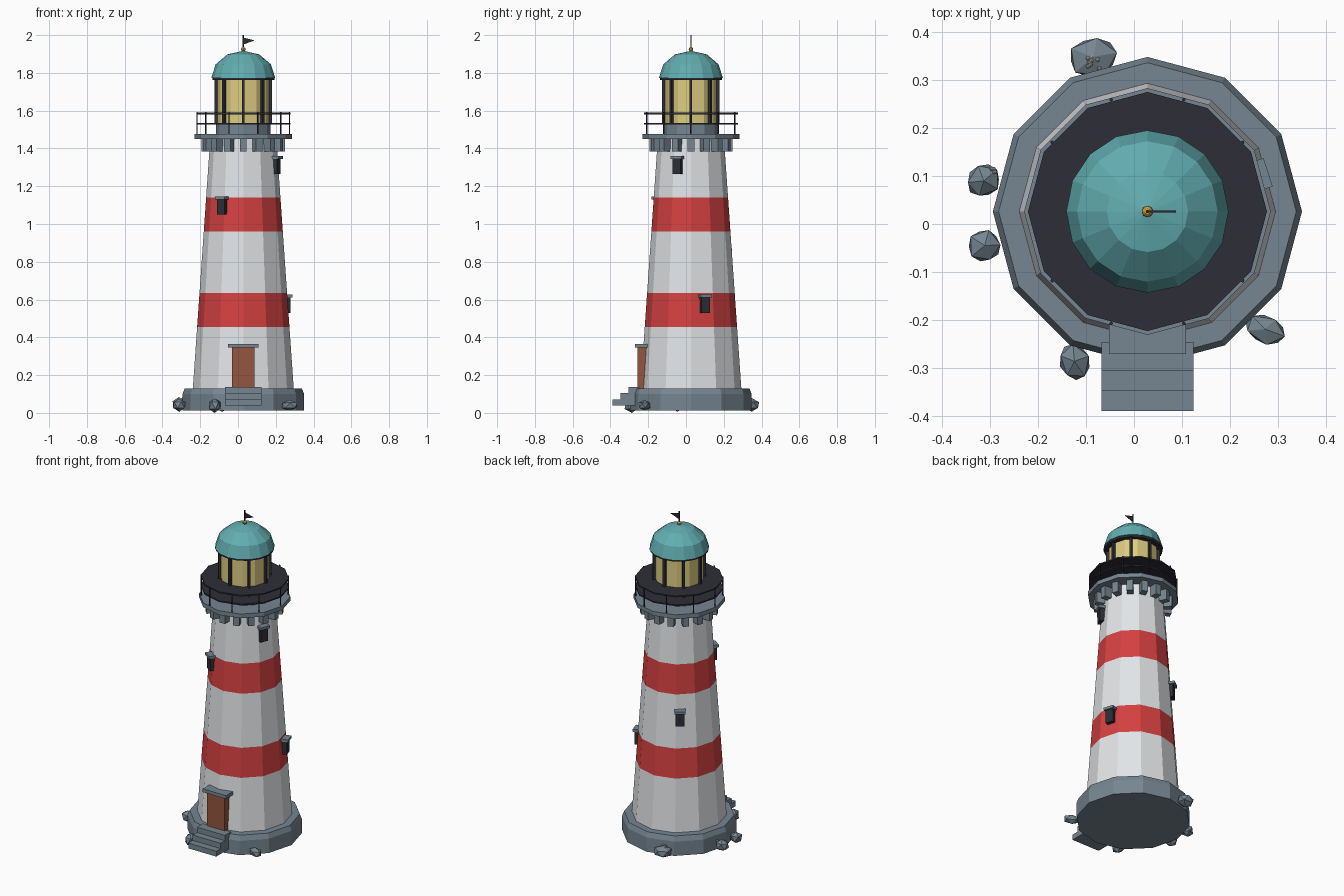
import bpy, bmesh, math, random
from mathutils import Matrix, Vector

if "Cube" in bpy.data.objects:
    bpy.data.objects.remove(bpy.data.objects["Cube"])

random.seed(4)
CX, CY = 0.028, 0.026          # tower axis


def mat(name, r, g, b):
    m = bpy.data.materials.new(name)
    m.diffuse_color = (r, g, b, 1)
    m.use_nodes = True
    m.node_tree.nodes["Principled BSDF"].inputs["Base Color"].default_value = m.diffuse_color
    return m


SLATE = mat("slate_stone", .18, .238, .283)
WHITE = mat("white_paint", .78, .80, .82)
RED = mat("red_paint", .66, .052, .052)
TEAL = mat("teal_roof", .122, .42, .44)
GLOW = mat("lamp_yellow", .72, .61, .22)
DARK = mat("dark_iron", .027, .027, .038)
WOOD = mat("door_brown", .29, .092, .05)
GOLD = mat("gold", .58, .33, .045)
SHELL = mat("barnacle_grey", .60, .60, .57)


def finish(bm, name, *mats):
    bmesh.ops.recalc_face_normals(bm, faces=bm.faces)
    me = bpy.data.meshes.new(name)
    bm.to_mesh(me)
    bm.free()
    for m in mats:
        me.materials.append(m)
    ob = bpy.data.objects.new(name, me)
    bpy.context.collection.objects.link(ob)
    return ob


def lathe(name, profile, sides, *mats, rule=None):
    """Closed faceted turning around the tower axis; profile = (radius, z)."""
    bm = bmesh.new()
    rings = []
    for r, z in profile:
        if r == 0:
            rings.append([bm.verts.new((CX, CY, z))] * sides)
        else:
            rings.append([bm.verts.new((CX + r * math.cos(2 * math.pi * i / sides),
                                        CY + r * math.sin(2 * math.pi * i / sides), z))
                          for i in range(sides)])
    for a, b in zip(rings, rings[1:]):
        for i in range(sides):
            j = (i + 1) % sides
            vs = list(dict.fromkeys([a[i], a[j], b[j], b[i]]))
            bm.faces.new(vs)
    for ring, (r, z) in ((rings[0], profile[0]), (rings[-1], profile[-1])):
        if r:
            bm.faces.new(ring)
    if rule:
        for f in bm.faces:
            f.material_index = rule(f.calc_center_median().z)
    return finish(bm, name, *mats)


def add_box(bm, x0, x1, y0, y1, z0, z1, m=Matrix()):
    t = Matrix.Translation(((x0 + x1) / 2, (y0 + y1) / 2, (z0 + z1) / 2))
    s = Matrix.Diagonal((x1 - x0, y1 - y0, z1 - z0, 1))
    bmesh.ops.create_cube(bm, size=1, matrix=m @ t @ s)


def box(name, dims, material):
    bm = bmesh.new()
    add_box(bm, *dims)
    return finish(bm, name, material)


def around(deg):
    """Frame on the tower axis whose +x points outward at the given angle."""
    return Matrix.Translation((CX, CY, 0)) @ Matrix.Rotation(math.radians(deg), 4, 'Z')


def wall_r(z):
    return .267 - (z - .13) * .0696


# foundation
lathe("foundation", [(.322, .012), (.322, .10), (.31, .13)], 12, SLATE)

# tapered tower with two red bands
levels = [.13, .455, .635, .96, 1.14, 1.45]
lathe("tower", [(wall_r(z), z) for z in levels], 12, WHITE, RED,
      rule=lambda z: int(.455 < z < .635 or .96 < z < 1.14))

# gallery deck and corbels
lathe("gallery_deck", [(.257, 1.45), (.257, 1.476)], 12, SLATE)
bm = bmesh.new()
for i in range(16):
    add_box(bm, .16, .22, -.018, .018, 1.384, 1.451, around(i * 22.5))
finish(bm, "corbels", SLATE)

# railing: two flat plates and ten posts
for n, z in (("lower_rail_plate", 1.53), ("upper_rail_plate", 1.585)):
    lathe(n, [(.249, z - .004), (.249, z + .004)], 12, DARK)
bm = bmesh.new()
for i in range(10):
    bmesh.ops.create_cone(bm, cap_ends=True, segments=6, radius1=.004, radius2=.004, depth=.118,
                          matrix=around(i * 36) @ Matrix.Translation((.245, 0, 1.533)))
finish(bm, "railing_posts", DARK)

# lantern room
lathe("lantern_base", [(.145, 1.476), (.145, 1.532)], 12, SLATE)
lathe("lantern_glass", [(.138, 1.53), (.138, 1.768)], 12, GLOW)
bm = bmesh.new()
for i in range(8):
    add_box(bm, .136, .152, -.007, .007, 1.53, 1.768, around(i * 45))
finish(bm, "lantern_bars", DARK)
lathe("roof_ring", [(.164, 1.762), (.164, 1.776)], 16, DARK)

# dome, finial, pole and pennant
dome = [(.169 * math.cos(math.radians(a)), 1.774 + .143 * math.sin(math.radians(a)))
        for a in (0, 30, 60)]
lathe("dome", dome + [(0, 1.917)], 16, TEAL)
bm = bmesh.new()
bmesh.ops.create_uvsphere(bm, u_segments=8, v_segments=6, radius=.012,
                          matrix=Matrix.Translation((CX, CY, 1.925)))
finish(bm, "finial_ball", GOLD)
lathe("flag_pole", [(.0035, 1.92), (.0035, 2.0)], 6, DARK)
bm = bmesh.new()
tri = [(CX, 1.987), (CX, 1.950), (CX + .06, 1.972)]
front = [bm.verts.new((x, CY - .002, z)) for x, z in tri]
back = [bm.verts.new((x, CY + .002, z)) for x, z in tri]
bm.faces.new(front)
bm.faces.new(back)
for i in range(3):
    j = (i + 1) % 3
    bm.faces.new((front[i], front[j], back[j], back[i]))
finish(bm, "pennant", DARK)

# windows with stone hoods, spiralling up the tower
panes, hoods = bmesh.new(), bmesh.new()
for deg, z in ((18, .53), (126, .775), (-123, 1.05), (-22, 1.265)):
    r = wall_r(z + .04)
    add_box(panes, r - .04, r + .018, -.024, .024, z, z + .08, around(deg))
    add_box(hoods, r - .04, r + .028, -.031, .031, z + .08, z + .096, around(deg))
finish(panes, "windows", DARK)
finish(hoods, "window_hoods", SLATE)

# door, lintel and steps
box("door", (CX - .06, CX + .06, -.257, -.19, .13, .347), WOOD)
box("door_lintel", (CX - .08, CX + .08, -.271, -.19, .345, .366), SLATE)
bm = bmesh.new()
for i, y in enumerate((-.39, -.347, -.305)):
    add_box(bm, CX - .096, CX + .096, y, -.246, .038 + i * .033, .071 + i * .033)
finish(bm, "steps", SLATE)

# rocks around the foot: centre x, y, z and half sizes, turn
rocks = [(-.085, .348, .042, .056, .046, .037, 10),
         (-.313, .09, .046, .039, .036, .036, 40),
         (-.311, -.045, .042, .037, .037, .034, 75),
         (-.124, -.286, .040, .034, .042, .040, 20),
         (.273, -.219, .040, .048, .032, .030, -20)]
bm = bmesh.new()
for x, y, z, a, b, c, turn in rocks:
    m = (Matrix.Translation((x, y, z)) @ Matrix.Rotation(math.radians(turn), 4, 'Z')
         @ Matrix.Diagonal((a, b, c, 1)))
    vs = bmesh.ops.create_icosphere(bm, subdivisions=1, radius=1.02, matrix=m)["verts"]
    for v in vs:
        k = random.uniform(.9, 1.06)
        v.co = Vector((x, y, z)) + (v.co - Vector((x, y, z))) * k
        v.co.z = max(v.co.z, 0)
finish(bm, "rocks", SLATE)

# barnacle clusters on two of the rocks
bm = bmesh.new()
for x, y, z, n in ((-.083, .338, .077, 8), (-.303, .098, .079, 4)):
    for i in range(n):
        p = (x + random.uniform(-.014, .014), y + random.uniform(-.018, .018), z - .003)
        bmesh.ops.create_icosphere(bm, subdivisions=1, radius=.005, matrix=Matrix.Translation(p))
finish(bm, "barnacles", SHELL)
